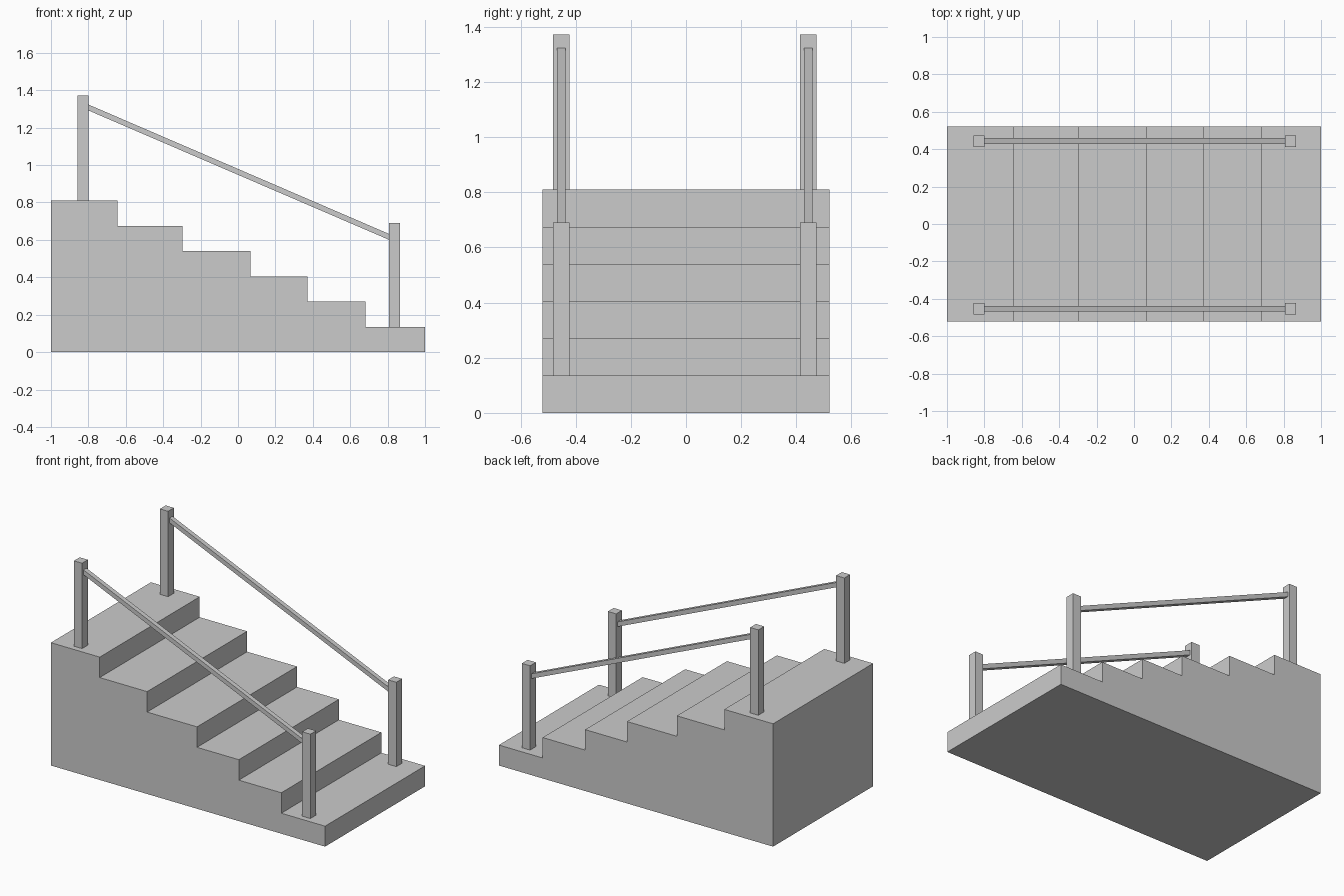
import bpy, bmesh, math
from mathutils import Matrix, Vector

if "Cube" in bpy.data.objects:
    bpy.data.objects.remove(bpy.data.objects["Cube"])

X = [-1.0, -0.644, -0.298, 0.066, 0.371, 0.681, 1.0]   # riser positions
RISE = 0.135
HALF_DEPTH = 0.521


def make_object(name, bm):
    bmesh.ops.recalc_face_normals(bm, faces=bm.faces)
    mesh = bpy.data.meshes.new(name)
    bm.to_mesh(mesh)
    bm.free()
    obj = bpy.data.objects.new(name, mesh)
    bpy.context.collection.objects.link(obj)
    return obj


def box(name, center, size, tilt=0.0):
    bm = bmesh.new()
    matrix = (Matrix.Translation(center) @ Matrix.Rotation(tilt, 4, 'Y')
              @ Matrix.Diagonal((*size, 1.0)))
    bmesh.ops.create_cube(bm, size=1.0, matrix=matrix)
    return make_object(name, bm)


# Solid stair block: stepped profile extruded across the depth
profile = [(1.0, 0.0), (-1.0, 0.0)]
for i in range(6):
    z = RISE * (6 - i)
    profile += [(X[i], z), (X[i + 1], z)]
bm = bmesh.new()
face = bm.faces.new([bm.verts.new((x, -HALF_DEPTH, z)) for x, z in profile])
side = bmesh.ops.extrude_face_region(bm, geom=[face])
moved = [v for v in side['geom'] if isinstance(v, bmesh.types.BMVert)]
bmesh.ops.translate(bm, verts=moved, vec=(0, 2 * HALF_DEPTH, 0))
make_object("stairs", bm)

# Posts and sloping handrail on each side
for label, y in (("front", -0.453), ("back", 0.443)):
    for end, x, z0, z1 in (("upper", -0.829, 6 * RISE, 1.373),
                           ("lower", 0.836, RISE, 0.691)):
        box(f"{label}_{end}_post", (x, y, (z0 + z1) / 2), (0.06, 0.06, z1 - z0))
    a, b = Vector((-0.814, y, 1.314)), Vector((0.822, y, 0.610))
    d = b - a
    box(f"{label}_handrail", (a + b) / 2, (d.length, 0.031, 0.029),
        math.atan2(-d.z, d.x))
